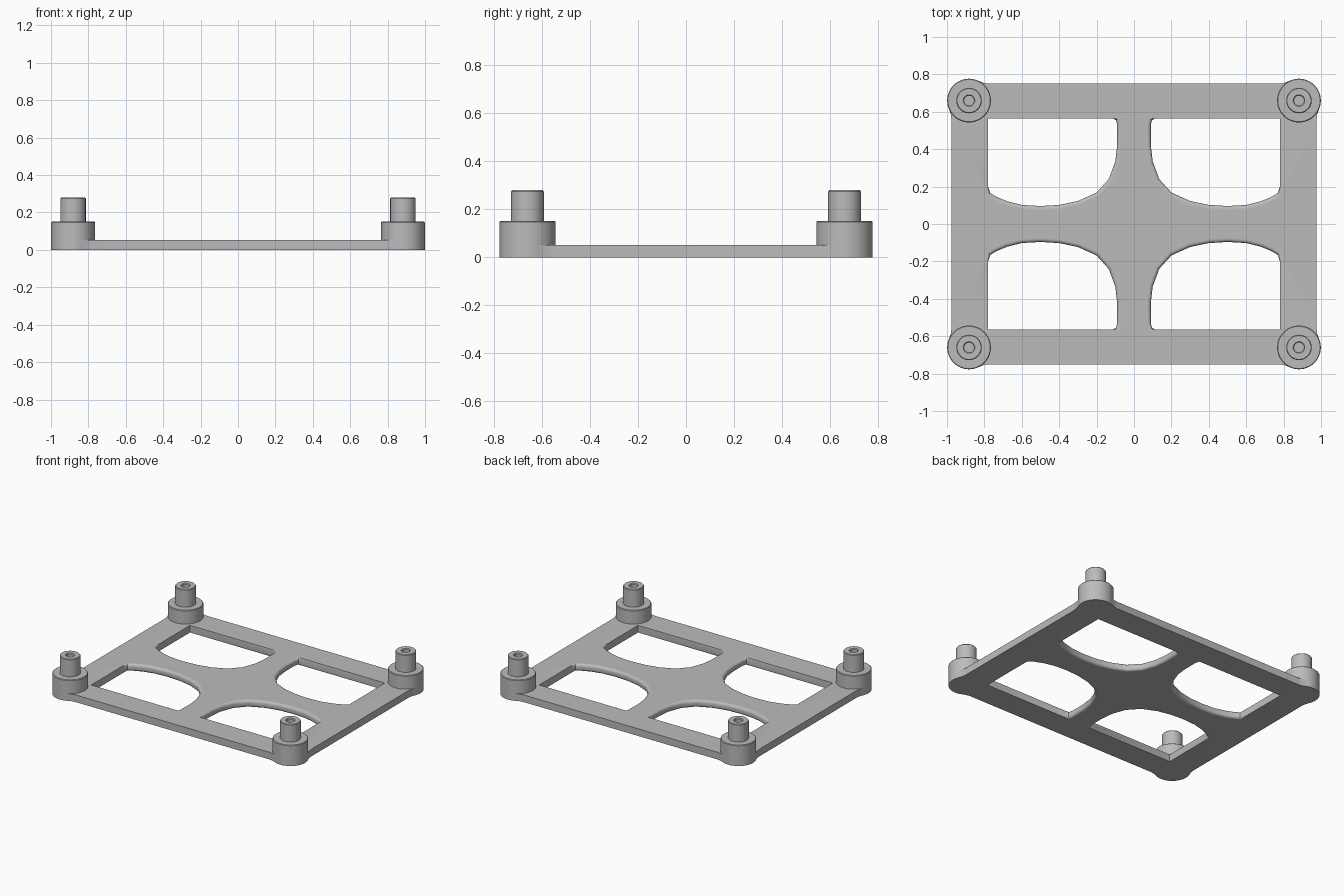
import bpy, bmesh, math

if "Cube" in bpy.data.objects:
    bpy.data.objects.remove(bpy.data.objects["Cube"])

mat = bpy.data.materials.new("plain grey")
mat.diffuse_color = (0.5, 0.5, 0.5, 1)
mat.use_nodes = True
mat.node_tree.nodes["Principled BSDF"].inputs["Base Color"].default_value = mat.diffuse_color

CX, CY, R = 0.882, 0.66, 0.117      # corner boss centre and radius
TOP = 0.052                         # plate thickness
QUADS = [(1, 1), (-1, 1), (-1, -1), (1, -1)]


def finish(bm, name):
    bmesh.ops.recalc_face_normals(bm, faces=bm.faces[:])
    me = bpy.data.meshes.new(name)
    bm.to_mesh(me)
    bm.free()
    me.materials.append(mat)
    ob = bpy.data.objects.new(name, me)
    bpy.context.collection.objects.link(ob)
    bpy.ops.object.select_all(action='DESELECT')
    ob.select_set(True)
    bpy.context.view_layer.objects.active = ob
    bpy.ops.object.shade_smooth_by_angle(angle=math.radians(32))
    return ob


def mirrored(pts, sx, sy):
    out = [(x * sx, y * sy) for x, y in pts]
    return out if sx * sy > 0 else out[::-1]


def skin(bm, rings):
    # closed wall through a stack of equal-length rings
    vr = [[bm.verts.new(p) for p in ring] for ring in rings]
    for a, b in zip(vr, vr[1:]):
        n = len(a)
        for i in range(n):
            j = (i + 1) % n
            bm.faces.new((a[i], a[j], b[j], b[i]))


# Frame plate outline: one corner with a rounded boss lobe, mirrored round
corner = [(0.975, 0.55), (0.979, 0.585)]
for k in range(19):
    a = math.radians(-22.5 + 7.5 * k)
    corner.append((CX + R * math.cos(a), CY + R * math.sin(a)))
corner += [(0.805, 0.755), (0.775, 0.75)]
outline = []
for sx, sy in QUADS:
    outline += mirrored(corner, sx, sy)

# One window: two straight sides, swept curve towards the centre
window = [(0.78, 0.565), (0.115, 0.565), (0.096, 0.555), (0.09, 0.53),
          (0.09, 0.42), (0.10, 0.335), (0.135, 0.24), (0.2, 0.168),
          (0.3, 0.123), (0.4, 0.102), (0.5, 0.096), (0.6, 0.102),
          (0.68, 0.122), (0.735, 0.145), (0.768, 0.165), (0.78, 0.20)]
normals = []
for i in range(len(window)):
    p, q = window[i - 1], window[(i + 1) % len(window)]
    tx, ty = q[0] - p[0], q[1] - p[1]
    l = math.hypot(tx, ty)
    w = 0 if i in (0, 1, len(window) - 1) else 1
    normals.append((ty / l * w, -tx / l * w))

# Rounded lip profile: (outward offset, height)
r = 0.018
lip = [(r + 0.006, TOP)]
lip += [(r * (1 - math.cos(a)), TOP - r + r * math.sin(a))
        for a in [math.radians(90 - 22.5 * k) for k in range(5)]]
lip += [(d, TOP - z) for d, z in reversed(lip)]

bm = bmesh.new()
skin(bm, [[(x, y, z) for x, y in outline] for z in (0, TOP)])
for sx, sy in QUADS:
    skin(bm, [[((x + nx * d) * sx, (y + ny * d) * sy, z)
               for (x, y), (nx, ny) in zip(window, normals)] for d, z in lip])
bmesh.ops.remove_doubles(bm, verts=bm.verts[:], dist=0.0002)
# top and bottom skins around the windows
for z in (0, TOP):
    edges = [e for e in bm.edges if e.is_boundary
             and all(abs(v.co.z - z) < 1e-4 for v in e.verts)]
    bmesh.ops.triangle_fill(bm, edges=edges, use_beauty=True,
                            normal=(0, 0, 1 if z else -1))
finish(bm, "frame_plate")

# Corner standoffs: wide boss, narrow pin and a blind hole
profile = [(R, TOP), (R, 0.147), (R - 0.004, 0.151), (0.068, 0.151),
           (0.068, 0.274), (0.064, 0.279), (0.031, 0.279),
           (0.026, 0.274), (0.026, 0.16), (0.0, 0.16)]
for i, (sx, sy) in enumerate(QUADS):
    bm = bmesh.new()
    skin(bm, [[(sx * CX + pr * math.cos(k * math.tau / 48),
                sy * CY + pr * math.sin(k * math.tau / 48), z)
               for k in range(48)] for pr, z in profile])
    bmesh.ops.remove_doubles(bm, verts=bm.verts[:], dist=0.0002)
    finish(bm, "corner_standoff_%d" % (i + 1))
